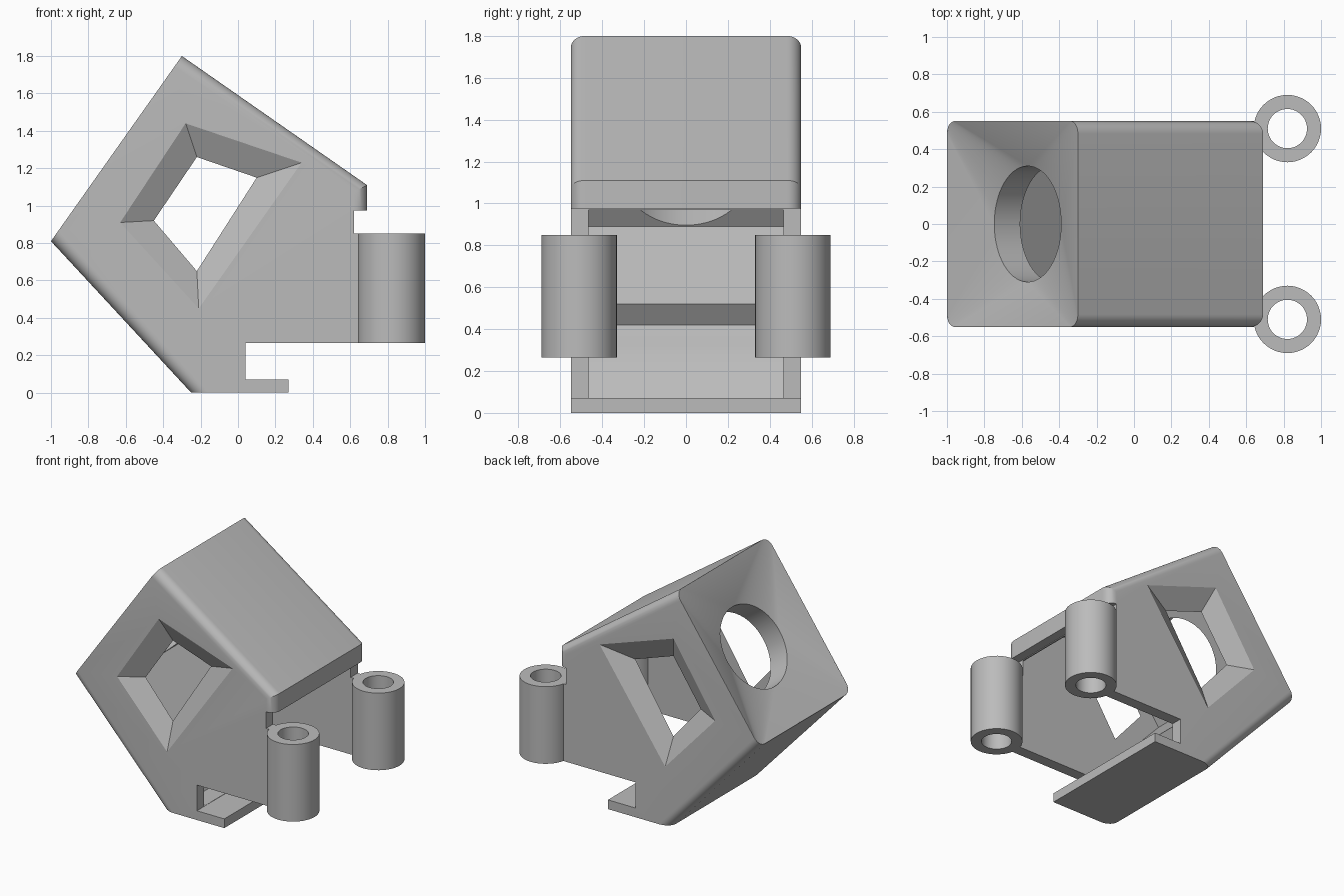
import bpy, bmesh, math
from mathutils import Vector

cube = bpy.data.objects.get("Cube")
if cube:
    bpy.data.objects.remove(cube, do_unlink=True)

GREY = (0.5, 0.5, 0.5, 1.0)
mat = bpy.data.materials.new("plain grey")
mat.use_nodes = True
mat.diffuse_color = GREY
mat.node_tree.nodes["Principled BSDF"].inputs["Base Color"].default_value = GREY


def loft(name, rings, loop=False, round_edges=(), radius=0.0):
    """Skin a list of point rings; cap the ends, or close the rings into a loop."""
    bm = bmesh.new()
    vs = [[bm.verts.new(p) for p in ring] for ring in rings]
    n = len(vs[0])
    pairs = list(zip(vs, vs[1:])) + ([(vs[-1], vs[0])] if loop else [])
    for a, b in pairs:
        for i in range(n):
            j = (i + 1) % n
            bm.faces.new((a[i], a[j], b[j], b[i]))
    if not loop:
        bm.faces.new(vs[0])
        bm.faces.new(vs[-1])
    if round_edges:
        edges = [bm.edges.get((ring[i], ring[j])) for ring in vs for i, j in round_edges]
        bmesh.ops.bevel(bm, geom=edges, offset=radius, segments=8, profile=0.5,
                        affect='EDGES', clamp_overlap=False)
    bmesh.ops.remove_doubles(bm, verts=bm.verts, dist=1e-5)
    bmesh.ops.recalc_face_normals(bm, faces=bm.faces)
    mesh = bpy.data.meshes.new(name)
    bm.to_mesh(mesh)
    bm.free()
    obj = bpy.data.objects.new(name, mesh)
    bpy.context.collection.objects.link(obj)
    mesh.materials.append(mat)
    return obj


def at_y(profile, y):
    return [(x, y, z) for x, z in profile]


def select(obj):
    bpy.ops.object.select_all(action='DESELECT')
    obj.select_set(True)
    bpy.context.view_layer.objects.active = obj


def cut(obj, cutter):
    cutter.hide_render = True
    mod = obj.modifiers.new("cut", 'BOOLEAN')
    mod.operation = 'DIFFERENCE'
    mod.solver = 'EXACT'
    mod.object = cutter
    select(obj)
    bpy.ops.object.modifier_apply(modifier=mod.name)
    bpy.data.objects.remove(cutter, do_unlink=True)


# Hood: side profile with roof, lip, side walls, slot and foot plate
HALF, INNER = 0.55, 0.465
outline = [(-1, 0.81), (-0.3, 1.8), (0.69, 1.11), (0.69, 0.975), (0.62, 0.975),
           (0.62, 0.85), (0.66, 0.85), (0.66, 0.265), (0.04, 0.265), (0.04, 0.07),
           (0.27, 0.07), (0.27, 0), (-0.25, 0)]
hood = loft("hood", [at_y(outline, -HALF), at_y(outline, HALF)],
            round_edges=[(1, 2), (2, 3), (12, 0)], radius=0.068)

# Inner cavity, open at the bottom and on the lip side
cavity = [(-0.613, 0.89), (-0.137, 1.562), (0.61, 1.04), (0.61, 0.97), (0.9, 0.97),
          (0.9, 0.072), (-0.1, 0.072), (-0.19, 0.26), (-0.25, 0.32), (-0.34, 0.42),
          (-0.27, 0.52)]
cut(hood, loft("cavity_cutter", [at_y(cavity, -INNER), at_y(cavity, INNER)]))

# Splayed windows in both side walls
outer = [(-0.28, 1.44), (0.34, 1.23), (-0.21, 0.45), (-0.63, 0.91)]
inner = [(-0.22, 1.26), (0.10, 1.15), (-0.22, 0.65), (-0.45, 0.92)]
for s in (-1, 1):
    cut(hood, loft("window_cutter", [at_y(inner, s * 0.4), at_y(inner, s * INNER),
                                     at_y(outer, s * HALF), at_y(outer, s * 0.6)]))

# Dished panel running from a rounded rectangle down to a round port
mid = Vector((-0.65, 0, 1.305))
up = Vector((0.577, 0, 0.817))
side = Vector((0, 1, 0))
inward = Vector((0.817, 0, -0.577))


def panel_ring(depth, half_u, half_v, r, steps=14):
    ring = []
    for k in range(4):
        su = 1 if k in (0, 3) else -1
        sv = 1 if k in (0, 1) else -1
        for i in range(steps + 1):
            a = (k + i / steps) * math.pi / 2
            u = su * (half_u - r) + r * math.cos(a)
            v = sv * (half_v - r) + r * math.sin(a)
            ring.append(mid + up * u + side * v + inward * depth)
    return ring


PORT = 0.31
cut(hood, loft("dish_cutter", [panel_ring(-0.05, 0.602, 0.546, 0.066),
                               panel_ring(0.0, 0.602, 0.546, 0.066),
                               panel_ring(0.1, PORT, PORT, PORT),
                               panel_ring(0.45, PORT, PORT, PORT)]))


# Screw tubes on both sides
def circle(x, y, z, r, n=48):
    return [(x + r * math.cos(math.tau * i / n), y + r * math.sin(math.tau * i / n), z)
            for i in range(n)]


parts = [hood]
for s, label in ((1, "back"), (-1, "front")):
    rings = [circle(0.82, s * 0.51, z, r)
             for z, r in ((0.265, 0.18), (0.85, 0.18), (0.85, 0.105), (0.265, 0.105))]
    parts.append(loft(label + "_screw_tube", rings, loop=True))

for part in parts:
    select(part)
    bpy.ops.object.shade_smooth_by_angle(angle=math.radians(25))
